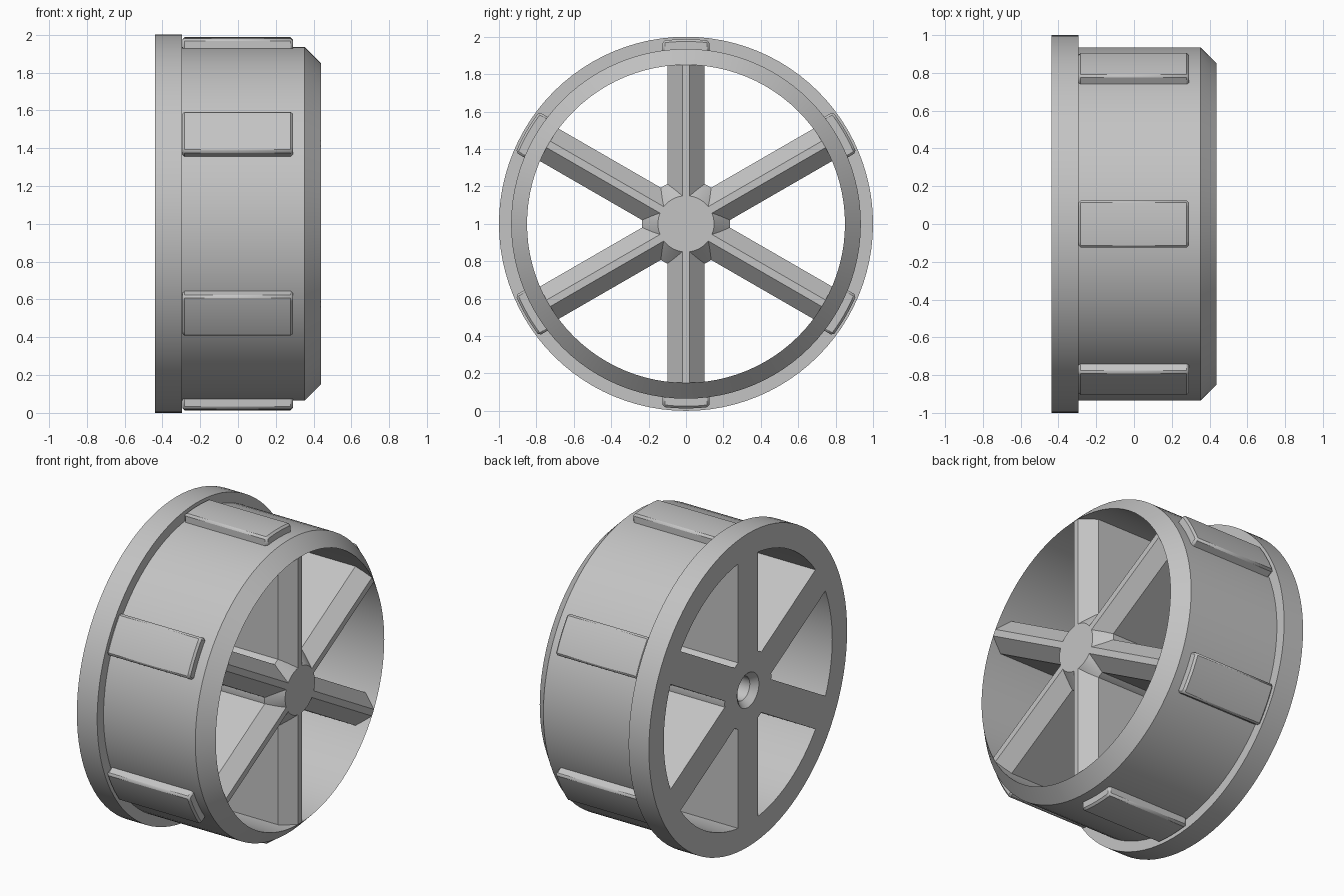
import bpy, bmesh, math

cube = bpy.data.objects.get("Cube")
if cube:
    bpy.data.objects.remove(cube, do_unlink=True)

BACK, FRONT, SHOULDER = -0.438, 0.438, 0.353   # stations along the axle
INNER = 0.85                                   # bore radius of the rim
SEGMENTS = 96

grey = bpy.data.materials.new("plain grey")
grey.use_nodes = True
colour = (0.55, 0.55, 0.55, 1)
grey.diffuse_color = colour
grey.node_tree.nodes["Principled BSDF"].inputs["Base Color"].default_value = colour


def finish(name, bm):
    """Turn a bmesh into a shaded object centred on the axle."""
    bmesh.ops.remove_doubles(bm, verts=bm.verts, dist=1e-5)
    bmesh.ops.recalc_face_normals(bm, faces=bm.faces)
    mesh = bpy.data.meshes.new(name)
    bm.to_mesh(mesh)
    bm.free()
    mesh.materials.append(grey)
    obj = bpy.data.objects.new(name, mesh)
    bpy.context.collection.objects.link(obj)
    obj.location.z = 1
    bpy.ops.object.select_all(action='DESELECT')
    obj.select_set(True)
    bpy.context.view_layer.objects.active = obj
    bpy.ops.object.shade_smooth_by_angle(angle=math.radians(30))
    return obj


def lathe(profile):
    """Spin a closed (x, radius) profile around the x axis."""
    bm = bmesh.new()
    rings = []
    for i in range(SEGMENTS):
        a = math.tau * i / SEGMENTS
        rings.append([bm.verts.new((x, r * math.cos(a), r * math.sin(a)))
                      for x, r in profile])
    n = len(profile)
    for i, ring in enumerate(rings):
        nxt = rings[(i + 1) % SEGMENTS]
        for j in range(n):
            k = (j + 1) % n
            if profile[j][1] == 0 and profile[k][1] == 0:
                continue
            quad = [ring[j], ring[k], nxt[k], nxt[j]]
            if profile[j][1] == 0:
                quad.pop()
            elif profile[k][1] == 0:
                quad.pop(2)
            bm.faces.new(quad)
    return bm


def prism(section, offset):
    """Extrude a closed polygon of 3D points along an offset."""
    bm = bmesh.new()
    face = bm.faces.new([bm.verts.new(p) for p in section])
    new = bmesh.ops.extrude_face_region(bm, geom=[face])["geom"]
    bmesh.ops.translate(bm, vec=offset,
                        verts=[v for v in new if isinstance(v, bmesh.types.BMVert)])
    return bm


# Rim with back flange and chamfered front edge
finish("rim", lathe([(BACK, INNER), (BACK, 1), (-0.295, 1), (-0.295, 0.935),
                     (SHOULDER, 0.935), (FRONT, INNER)]))

# Hub: coned front, countersunk blind socket at the back
bore = 0.075
hub = lathe([(BACK, 0.11), (BACK + 0.04, bore), (0.1, bore), (0.1, 0), (FRONT, 0),
             (FRONT, 0.15), (SHOULDER, 0.235), (BACK, 0.235)])
for v in hub.verts:   # flat on one side of the socket
    if v.co.x < 0.2 and math.hypot(v.co.y, v.co.z) < bore + 0.01:
        v.co.y = min(v.co.y, 0.05)
finish("hub", hub)

# Chamfered deep spokes and raised grip pads, six of each
half, ridge = 0.1, 0.02
spoke_section = [(BACK, -half), (BACK, half), (SHOULDER, half),
                 (FRONT, ridge), (FRONT, -ridge), (SHOULDER, -half)]
pad_half, pad_radius, steps = 0.125, 0.987, 8
arc = [pad_half * (1 - 2 * i / steps) for i in range(steps + 1)]
for i in range(6):
    turn = math.tau * i / 6

    spoke = prism([(x, y, 0.13) for x, y in spoke_section], (0, 0, INNER - 0.13))
    finish(f"spoke_{i + 1}", spoke).rotation_euler.x = turn

    outline = [(-0.294, -pad_half, 0.9), (-0.294, pad_half, 0.9)]
    outline += [(-0.294, y, math.sqrt(pad_radius ** 2 - y * y)) for y in arc]
    pad = finish(f"grip_pad_{i + 1}", prism(outline, (0.584, 0, 0)))
    pad.rotation_euler.x = turn
    bevel = pad.modifiers.new("edge chamfer", 'BEVEL')
    bevel.width = 0.012
    bevel.segments = 1
    bevel.limit_method = 'ANGLE'
    bevel.angle_limit = math.radians(40)
